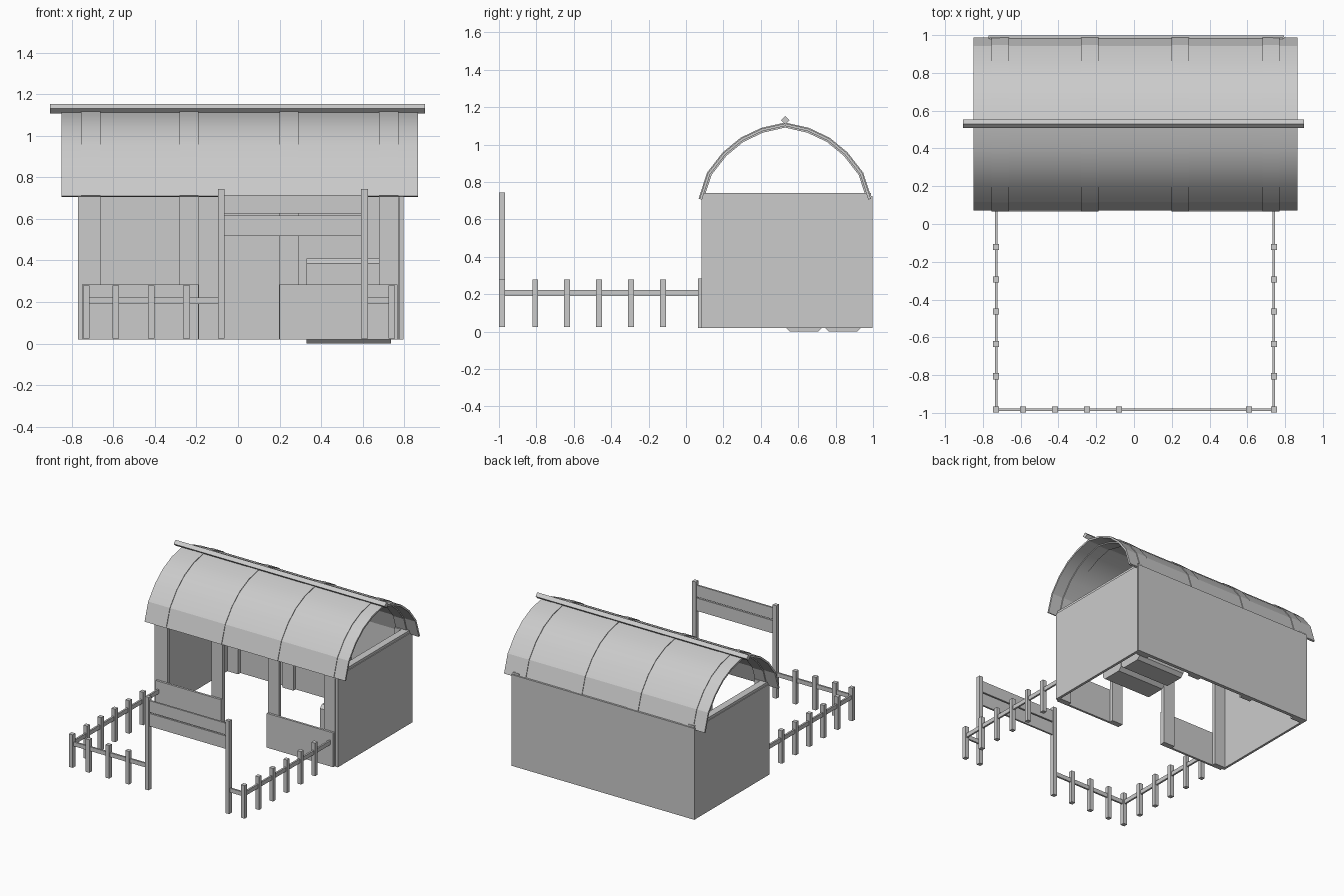
import bpy, bmesh
from math import radians
from mathutils import Vector

if "Cube" in bpy.data.objects:
    bpy.data.objects.remove(bpy.data.objects["Cube"])


def box(name, x0, x1, y0, y1, z0, z1, chamfer=0):
    bm = bmesh.new()
    bmesh.ops.create_cube(bm, size=1)
    for v in bm.verts:
        v.co = ((x0 + x1) / 2 + v.co.x * (x1 - x0),
                (y0 + y1) / 2 + v.co.y * (y1 - y0),
                (z0 + z1) / 2 + v.co.z * (z1 - z0))
    if chamfer:
        edges = [e for e in bm.edges if abs(e.verts[0].co.x - e.verts[1].co.x) > 0.01]
        bmesh.ops.bevel(bm, geom=edges, offset=chamfer, segments=1, affect='EDGES')
    return finish(name, bm)


def finish(name, bm):
    bmesh.ops.recalc_face_normals(bm, faces=bm.faces)
    me = bpy.data.meshes.new(name)
    bm.to_mesh(me)
    bm.free()
    ob = bpy.data.objects.new(name, me)
    bpy.context.scene.collection.objects.link(ob)
    return ob


def extrude_x(name, profile, x0, x1):
    """Closed (y, z) profile swept along x."""
    bm = bmesh.new()
    f = bm.faces.new([bm.verts.new((x0, y, z)) for y, z in profile])
    new = bmesh.ops.extrude_face_region(bm, geom=[f])['geom']
    bmesh.ops.translate(bm, vec=(x1 - x0, 0, 0),
                        verts=[v for v in new if isinstance(v, bmesh.types.BMVert)])
    return finish(name, bm)


# arched roof profile, mirrored about the ridge
RIDGE = 0.53
half = [(0.072, 0.71), (0.117, 0.848), (0.2, 0.955), (0.295, 1.033), (0.405, 1.085), (0.53, 1.113)]
arch = half + [(2 * RIDGE - y, z) for y, z in reversed(half[:-1])]


def offset_arch(d):
    out = []
    for i, p in enumerate(arch):
        a, b = Vector(arch[max(i - 1, 0)]), Vector(arch[min(i + 1, len(arch) - 1)])
        t = (b - a).normalized()
        out.append((p[0] - t.y * d, p[1] + t.x * d))
    return out


def arch_strip(name, x0, x1, outer, inner):
    ob = extrude_x(name, offset_arch(outer) + offset_arch(inner)[::-1], x0, x1)
    bpy.context.view_layer.objects.active = ob
    ob.select_set(True)
    bpy.ops.object.shade_smooth_by_angle(angle=radians(18))
    ob.select_set(False)


# roof sheet and ridge cap
arch_strip("roof_sheet", -0.85, 0.865, 0, -0.014)
extrude_x("ridge_cap", [(0.507, 1.13), (0.53, 1.108), (0.553, 1.13), (0.53, 1.153)], -0.905, 0.9)

# roof ribs with front and back posts
for i, x in enumerate([-0.708, -0.235, 0.245, 0.725]):
    arch_strip(f"roof_rib_{i}", x - 0.046, x + 0.046, 0.005, -0.022)
    box(f"front_post_{i}", x - 0.047, x + 0.047, 0.082, 0.11, 0.02, 0.74)
    box(f"back_post_{i}", x - 0.047, x + 0.047, 0.945, 0.975, 0.02, 0.74)

# walls
box("back_wall", -0.77, 0.795, 0.972, 0.998, 0.02, 0.725)
box("left_wall", -0.77, -0.752, 0.082, 0.99, 0.02, 0.72)
box("right_wall", 0.776, 0.796, 0.082, 0.99, 0.02, 0.72)
box("left_top_beam", -0.765, -0.71, 0.085, 0.988, 0.70, 0.74)
box("right_top_beam", 0.735, 0.79, 0.085, 0.988, 0.70, 0.74)
box("front_low_wall_left", -0.75, -0.19, 0.065, 0.082, 0.02, 0.285)
box("front_low_wall_right", 0.2, 0.768, 0.065, 0.082, 0.02, 0.285)

# stacked bales
box("bale_front", 0.33, 0.735, 0.53, 0.732, 0, 0.205, 0.025)
box("bale_back", 0.33, 0.735, 0.738, 0.94, 0, 0.205, 0.025)
box("bale_top", 0.33, 0.68, 0.635, 0.837, 0.205, 0.41, 0.025)


# yard fence
def post(name, x, y, top=0.28):
    box(name, x - 0.016, x + 0.016, y - 0.016, y + 0.016, 0.025, top)


FRONT = -0.983
for i, x in enumerate([-0.73, -0.588, -0.418, -0.248, 0.74]):
    post(f"fence_front_post_{i}", x, FRONT)
for side, x in (("left", -0.73), ("right", 0.74)):
    for i in range(5):
        post(f"fence_{side}_post_{i}", x, -0.122 - 0.171 * i)
    box(f"fence_{side}_rail", x - 0.007, x + 0.007, FRONT, 0.072, 0.19, 0.222)
box("fence_front_rail_left", -0.73, -0.08, FRONT - 0.007, FRONT + 0.007, 0.19, 0.222)
box("fence_front_rail_right", 0.61, 0.74, FRONT - 0.007, FRONT + 0.007, 0.19, 0.222)

# gateway with two cross boards
post("gate_post_left", -0.08, FRONT, 0.743)
post("gate_post_right", 0.608, FRONT, 0.743)
box("gate_board_lower", -0.07, 0.6, FRONT - 0.007, FRONT + 0.007, 0.517, 0.616)
box("gate_board_upper", -0.07, 0.6, FRONT - 0.007, FRONT + 0.007, 0.625, 0.715)
